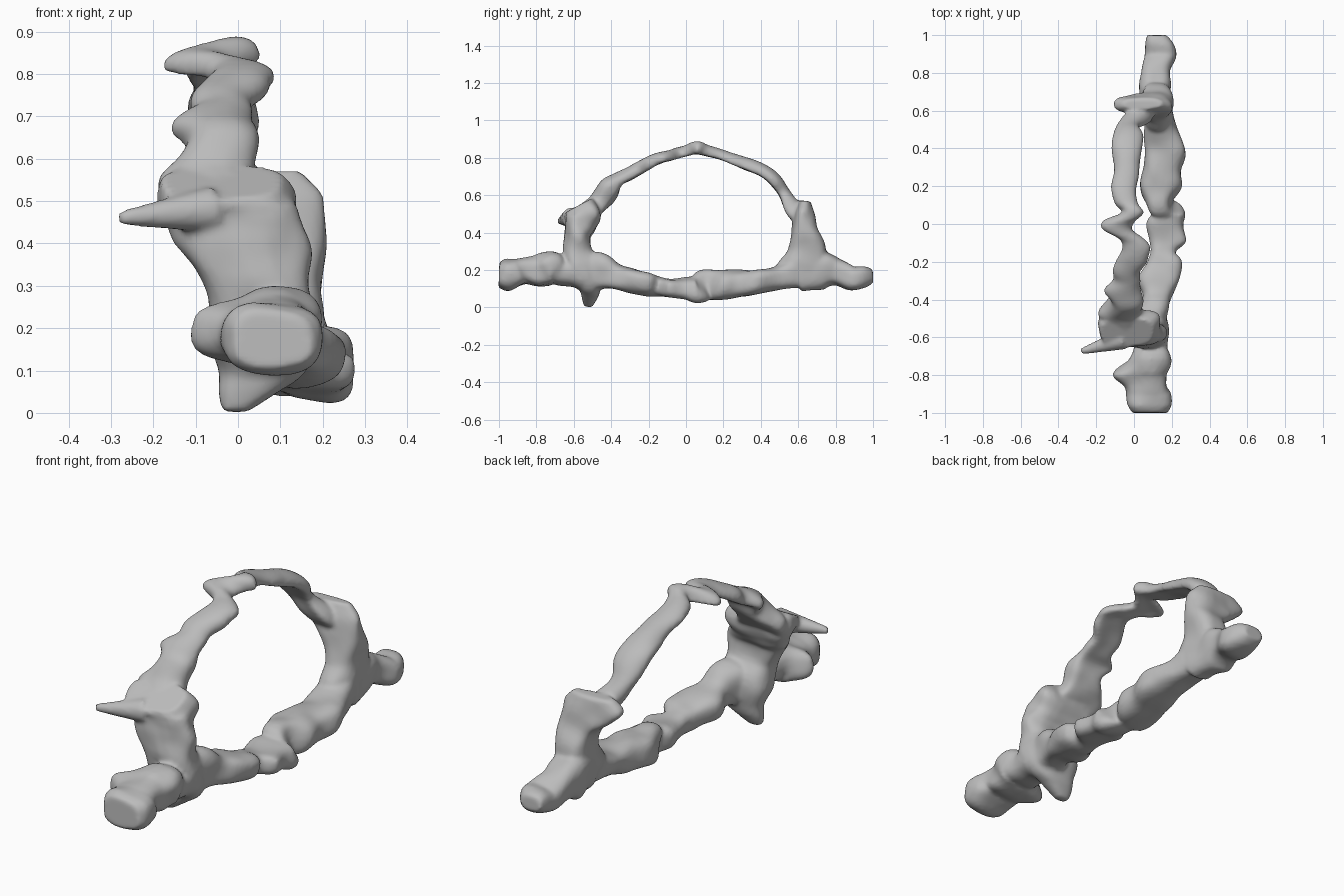
import bpy
import bmesh
import math
from mathutils import Vector, Matrix, noise

if "Cube" in bpy.data.objects:
    bpy.data.objects.remove(bpy.data.objects["Cube"], do_unlink=True)

SIDES = 28
STEPS = 5


def smooth_path(stations):
    """Catmull-Rom interpolation through the stations."""
    rows = [stations[0]] + list(stations) + [stations[-1]]
    result = []
    for i in range(1, len(rows) - 2):
        for step in range(STEPS):
            t = step / STEPS
            result.append([
                b + t * (c - a) / 2
                + t * t * (a - 2.5 * b + 2 * c - d / 2)
                + t ** 3 * (1.5 * (b - c) + (d - a) / 2)
                for a, b, c, d in zip(*rows[i - 1:i + 3])])
    result.append(list(stations[-1]))
    return result


def fuller(value):
    """Square off an oval."""
    return math.copysign(abs(value) ** 0.72, value)


def add_limb(bm, stations, crown=0.0):
    """Loft rough ovals; a station is left x, right x, y, z, half thickness.
    The crown bends the side edges of each oval downwards."""
    path = smooth_path(stations)
    rings = []
    for i, (low, high, y, z, thick) in enumerate(path):
        before = path[max(i - 1, 0)]
        after = path[min(i + 1, len(path) - 1)]
        along = Vector((0, after[2] - before[2], after[3] - before[3])).normalized()
        normal = Vector((0, -along.z, along.y))
        centre = Vector(((low + high) / 2, y, z))
        half = (high - low) / 2
        ring = []
        for side in range(SIDES):
            angle = math.tau * side / SIDES
            across = fuller(math.cos(angle))
            rise = fuller(math.sin(angle)) * thick + crown * half * (0.4 - across ** 2)
            offset = Vector((across * half, 0, 0)) + normal * rise
            rough = 1 + noise.noise((centre + offset) * 9) * 0.2
            ring.append(bm.verts.new(centre + offset * rough))
        rings.append(ring)
    for ring, following in zip(rings, rings[1:]):
        for side in range(SIDES):
            nxt = (side + 1) % SIDES
            bm.faces.new((ring[side], ring[nxt], following[nxt], following[side]))
    bm.faces.new(rings[0])
    bm.faces.new(rings[-1])


def add_spike(bm, base, tip, wide, narrow):
    base, tip = Vector(base), Vector(tip)
    axis = tip - base
    turn = axis.to_track_quat('Z', 'Y').to_matrix().to_4x4()
    bmesh.ops.create_cone(bm, cap_ends=True, segments=SIDES, radius1=wide,
                          radius2=narrow, depth=axis.length,
                          matrix=Matrix.Translation((base + tip) / 2) @ turn)


bm = bmesh.new()

# Curved span over the opening
add_limb(bm, [
    (-.16, .1, -.54, .49, .05),
    (-.19, .05, -.47, .55, .055),
    (-.12, .05, -.41, .63, .06),
    (-.16, .04, -.36, .68, .035),
    (-.11, .04, -.3, .71, .034),
    (-.11, .03, -.25, .74, .034),
    (-.09, .07, -.19, .775, .032),
    (-.06, .09, -.13, .8, .03),
    (-.08, .06, -.08, .81, .03),
    (-.17, -.01, -.03, .825, .028),
    (-.17, .01, .01, .835, .028),
    (-.06, .06, .06, .85, .036),
    (-.1, .03, .11, .835, .03),
    (-.12, .02, .2, .808, .028),
    (-.1, .03, .3, .772, .03),
    (-.12, .04, .4, .732, .032),
    (-.11, .05, .47, .68, .032),
    (-.09, .03, .52, .615, .032),
    (-.05, .08, .56, .54, .042),
    (.0, .12, .62, .47, .045),
], crown=0.2)

# Long lower bar
add_limb(bm, [
    (-.02, .17, -.58, .19, .1),
    (.01, .18, -.47, .19, .1),
    (.05, .2, -.38, .165, .07),
    (.03, .24, -.29, .145, .065),
    (.07, .25, -.2, .122, .06),
    (.09, .22, -.15, .11, .052),
    (.08, .27, -.09, .1, .052),
    (.06, .26, .0, .1, .06),
    (.09, .27, .06, .095, .07),
    (.06, .2, .11, .12, .08),
    (.03, .25, .2, .122, .08),
    (.05, .26, .3, .13, .07),
    (.05, .27, .4, .14, .06),
    (.05, .24, .49, .158, .06),
    (.05, .2, .6, .19, .08),
])

# Front foot
add_limb(bm, [
    (-.02, .18, -1, .175, .065),
    (-.04, .2, -.96, .175, .08),
    (-.04, .19, -.9, .185, .07),
    (-.05, .17, -.86, .195, .067),
    (-.1, .18, -.79, .195, .083),
    (-.02, .2, -.72, .21, .085),
    (.0, .17, -.66, .185, .068),
    (.0, .18, -.56, .18, .09),
])

# Back foot
add_limb(bm, [
    (.06, .17, 1, .168, .035),
    (.05, .2, .96, .165, .055),
    (.05, .23, .89, .152, .06),
    (.04, .2, .81, .185, .07),
    (.03, .2, .73, .2, .1),
    (.04, .2, .6, .18, .09),
])

# Front pillar, from its low point to its broad, forward-sloping head
add_limb(bm, [
    (-.035, .02, -.525, .003, .02),
    (-.045, .09, -.52, .05, .04),
    (-.045, .16, -.515, .1, .058),
    (-.07, .18, -.53, .18, .09),
    (-.07, .175, -.575, .28, .08),
    (-.13, .17, -.58, .38, .065),
    (-.17, .16, -.565, .44, .08),
    (-.2, .14, -.555, .5, .1),
    (-.17, .1, -.575, .545, .09),
])
add_spike(bm, (-.06, -.61, .48), (-.28, -.675, .46), .055, .016)

# Back pillar, flaring to a thin fin at the top
add_limb(bm, [
    (.06, .19, .64, .13, .1),
    (.04, .2, .64, .2, .15),
    (.05, .2, .645, .3, .105),
    (.02, .2, .635, .4, .075),
    (-.07, .2, .635, .47, .058),
    (-.1, .195, .635, .52, .045),
    (-.05, .16, .637, .57, .028),
])

bmesh.ops.recalc_face_normals(bm, faces=bm.faces)
mesh = bpy.data.meshes.new("stone_arch")
bm.to_mesh(mesh)
bm.free()
arch = bpy.data.objects.new("stone_arch", mesh)
bpy.context.collection.objects.link(arch)

# Fuse the limbs into one weathered skin
remesh = arch.modifiers.new("fuse", 'REMESH')
remesh.mode = 'VOXEL'
remesh.voxel_size = 0.01
remesh.use_smooth_shade = True
relax = arch.modifiers.new("relax", 'SMOOTH')
relax.factor = 0.5
relax.iterations = 4

grey = bpy.data.materials.new("stone_grey")
grey.use_nodes = True
colour = (0.5, 0.5, 0.5, 1)
grey.diffuse_color = colour
grey.node_tree.nodes["Principled BSDF"].inputs["Base Color"].default_value = colour
mesh.materials.append(grey)
